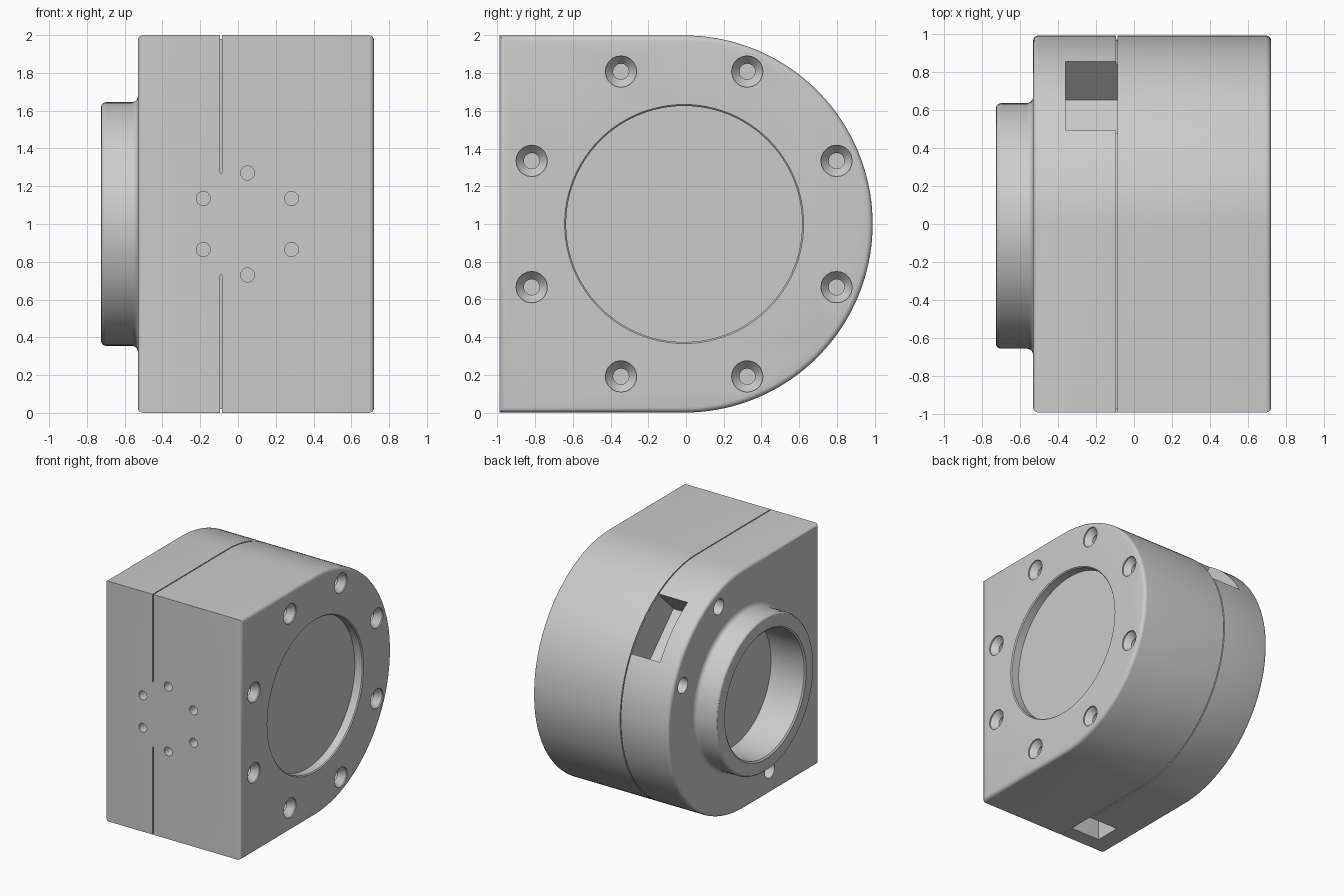
import bpy, bmesh, math
from mathutils import Matrix, Vector

if "Cube" in bpy.data.objects:
    bpy.data.objects.remove(bpy.data.objects["Cube"])

grey = bpy.data.materials.new("light_grey")
grey.use_nodes = True
grey.diffuse_color = (0.6, 0.6, 0.6, 1)
grey.node_tree.nodes["Principled BSDF"].inputs["Base Color"].default_value = (0.6, 0.6, 0.6, 1)

CY, CZ, R = -0.01, 1.0, 1.0      # axis of the round end and its radius
FRONT = -0.99
SEAM_A, SEAM_B = -0.094, -0.086


def finish(name, bm):
    bmesh.ops.recalc_face_normals(bm, faces=bm.faces[:])
    me = bpy.data.meshes.new(name)
    bm.to_mesh(me)
    bm.free()
    me.materials.append(grey)
    ob = bpy.data.objects.new(name, me)
    bpy.context.collection.objects.link(ob)
    return ob


def d_block(name, x0, x1, inset=0.0, round_x=None):
    """D-shaped slab along x, with the rim at round_x rounded."""
    bm = bmesh.new()
    r, n = R - inset, 72
    arc = [(CY + r * math.cos(a), CZ + r * math.sin(a))
           for a in (-math.pi / 2 + math.pi * i / n for i in range(n + 1))]
    outline = arc + [(FRONT + inset, CZ + r), (FRONT + inset, CZ - r)]
    face = bm.faces.new([bm.verts.new((x0, y, z)) for y, z in outline])
    ext = bmesh.ops.extrude_face_region(bm, geom=[face])
    new = [v for v in ext["geom"] if isinstance(v, bmesh.types.BMVert)]
    bmesh.ops.translate(bm, verts=new, vec=(x1 - x0, 0, 0))
    if round_x is not None:
        rim = [e for e in bm.edges if all(abs(v.co.x - round_x) < 1e-4 for v in e.verts)]
        bmesh.ops.bevel(bm, geom=rim, offset=0.028, segments=4, profile=0.5, affect='EDGES')
    return finish(name, bm)


def lathe(name, pts, loc=(0, CY, CZ), steps=96, along_y=False):
    """Solid of revolution; pts are (position on axis, radius)."""
    bm = bmesh.new()
    vs = [bm.verts.new((p, r, 0)) for p, r in pts]
    es = [bm.edges.new(pair) for pair in zip(vs, vs[1:])]
    bmesh.ops.spin(bm, geom=vs + es, cent=(0, 0, 0), axis=(1, 0, 0),
                   angle=2 * math.pi, steps=steps, use_duplicate=False)
    bmesh.ops.remove_doubles(bm, verts=bm.verts[:], dist=1e-5)
    turn = Matrix.Rotation(math.pi / 2, 4, 'Z') if along_y else Matrix.Identity(4)
    bmesh.ops.transform(bm, matrix=Matrix.Translation(Vector(loc)) @ turn, verts=bm.verts[:])
    return finish(name, bm)


def rod(name, a, b, r, **kw):
    return lathe(name, [(a, 0), (a, r), (b, r), (b, 0)], **kw)


def box(name, size, centre, tilt=0.0):
    bm = bmesh.new()
    m = Matrix.Translation(Vector(centre)) @ Matrix.Rotation(tilt, 4, 'X') @ Matrix.Diagonal((*size, 1))
    bmesh.ops.create_cube(bm, size=1, matrix=m)
    return finish(name, bm)


def cut(ob, cutters):
    bpy.context.view_layer.objects.active = ob
    for c in cutters:
        mod = ob.modifiers.new("cut", 'BOOLEAN')
        mod.operation, mod.solver, mod.object = 'DIFFERENCE', 'EXACT', c
        bpy.ops.object.modifier_apply(modifier=mod.name)


# Main parts: the two halves of the housing, a core behind the seam, the collar
rear = d_block("rear_housing", -0.53, SEAM_A, round_x=-0.53)
front = d_block("main_housing", SEAM_B, 0.72, round_x=0.72)
core = d_block("seam_core", SEAM_A - 0.004, SEAM_B + 0.004, inset=0.02)
bridge = box("seam_bridge", (SEAM_B - SEAM_A, 0.04, 0.54), (-0.09, FRONT + 0.02, CZ))
collar = lathe("collar", [(-0.5, 0), (-0.5, 0.675), (-0.53, 0.675), (-0.535, 0.66),
                          (-0.545, 0.65), (-0.56, 0.645), (-0.7, 0.645), (-0.714, 0.64),
                          (-0.722, 0.632), (-0.725, 0.62), (-0.725, 0)])

# Round bore in the collar and shallow round recess on the opposite face
bore = lathe("bore_cutter", [(-0.75, 0), (-0.75, 0.535), (-0.725, 0.535), (-0.715, 0.522),
                             (-0.41, 0.522), (-0.41, 0)])
recess = lathe("recess_cutter", [(0.74, 0), (0.74, 0.634), (0.72, 0.634), (0.712, 0.626),
                                 (0.645, 0.626), (0.645, 0)])

# Angled port at the upper back and square port underneath
MID = -0.2235
diag = math.sqrt(0.5)
port = box("angled_port_cutter", (0.273, 0.6, 0.51),
           (MID, CY + 0.98 * diag, CZ + 0.98 * diag), math.pi / 4)
inlet = box("lower_port_cutter", (0.273, 0.22, 0.7), (MID, -0.75, 0.0))

# Countersunk screw holes, and plain holes on the collar side beside the ports
screws, plain = [], []
for k in range(8):
    a = math.radians(22.5 + 45 * k)
    spot = (0, CY + 0.875 * math.cos(a), CZ + 0.875 * math.sin(a))
    screws.append(lathe("screw_cutter", [(0.74, 0), (0.74, 0.083), (0.71, 0.083), (0.66, 0.042),
                                         (0.5, 0.042), (0.5, 0)], loc=spot, steps=20))
    if k % 4 < 2:
        plain.append(rod("plain_hole_cutter", -0.6, -0.4, 0.065, loc=spot, steps=24))

# Ring of six mounting holes on the flat front
mounts = []
for k in range(6):
    a = math.radians(30 + 60 * k)
    mounts.append(rod("mount_cutter", -1.05, -0.86, 0.037, steps=24, along_y=True,
                      loc=(0.05 + 0.27 * math.cos(a), 0, CZ + 0.27 * math.sin(a))))

cut(rear, [bore, port, inlet] + plain + mounts)
cut(front, [recess] + screws + mounts)
cut(core, [port, inlet])
cut(collar, [bore])

for c in [bore, recess, port, inlet] + screws + plain + mounts:
    bpy.data.objects.remove(c)

# Smooth the curved walls and keep the edges crisp
bpy.ops.object.select_all(action='DESELECT')
for ob in (rear, front, core, collar):
    ob.select_set(True)
bpy.context.view_layer.objects.active = rear
bpy.ops.object.shade_smooth_by_angle(angle=math.radians(30))
